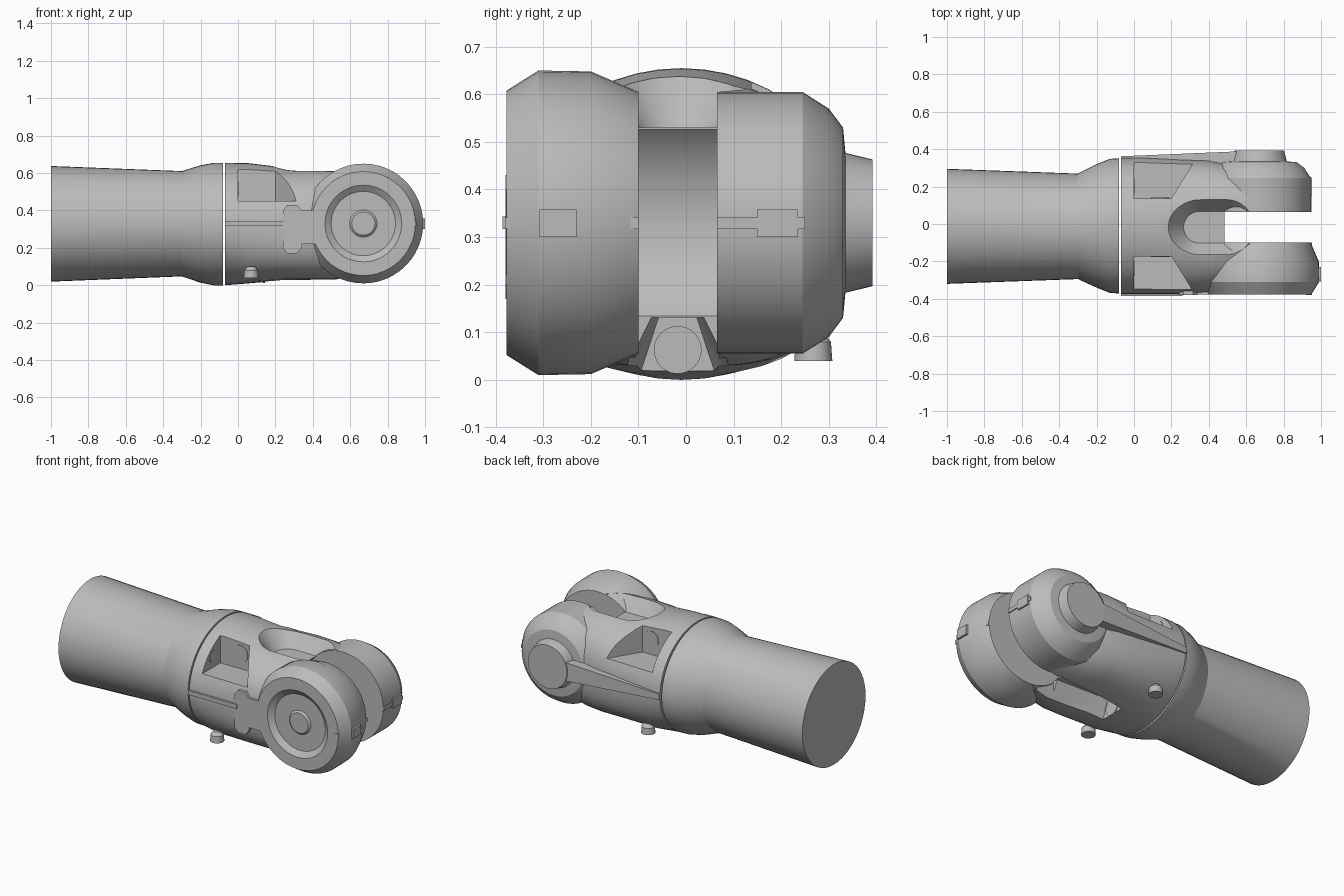
import bpy, bmesh
from math import cos, sin, pi
from mathutils import Vector

old = bpy.data.objects.get("Cube")
if old:
    bpy.data.objects.remove(old, do_unlink=True)

grey = bpy.data.materials.new("plain grey")
grey.use_nodes = True
grey.diffuse_color = (0.5, 0.5, 0.5, 1)
grey.node_tree.nodes["Principled BSDF"].inputs["Base Color"].default_value = (0.5, 0.5, 0.5, 1)

MID_Y, BODY_Z, MID_Z, PIN_X = -0.0175, 0.3275, 0.33, 0.67
SIDES = 48


def finish(name, bm):
    bmesh.ops.recalc_face_normals(bm, faces=bm.faces)
    mesh = bpy.data.meshes.new(name)
    bm.to_mesh(mesh)
    bm.free()
    mesh.materials.append(grey)
    obj = bpy.data.objects.new(name, mesh)
    bpy.context.collection.objects.link(obj)
    return obj


def smooth(obj):
    bpy.ops.object.select_all(action='DESELECT')
    obj.select_set(True)
    bpy.context.view_layer.objects.active = obj
    bpy.ops.object.shade_smooth_by_angle(angle=0.4)


def loft(name, rings):
    """Skin a list of equal closed rings and cap both ends."""
    bm = bmesh.new()
    loops = [[bm.verts.new(p) for p in ring] for ring in rings]
    for a, b in zip(loops, loops[1:]):
        for i in range(len(a)):
            j = (i + 1) % len(a)
            bm.faces.new((a[i], a[j], b[j], b[i]))
    bm.faces.new(loops[0])
    bm.faces.new(loops[-1])
    return finish(name, bm)


def oval(x, cy, ry, top, low, n_top=2.0, n_low=2.0):
    """Ring across the long axis, with separate squareness above and below."""
    ring = []
    for i in range(SIDES):
        a = 2 * pi * i / SIDES
        rz, n = (top, n_top) if i <= SIDES // 2 else (low, n_low)
        c, s = [abs(v) ** (2 / n) * (1 if v >= 0 else -1) for v in (cos(a), sin(a))]
        ring.append((x, cy + ry * c, BODY_Z + rz * s))
    return ring


def turned(name, profile, centre=(PIN_X, 0, MID_Z), axis='Y'):
    """Turn (distance, radius) pairs about an axis through centre."""
    rot = Vector((0, 0, 1)).rotation_difference(
        {'X': Vector((1, 0, 0)), 'Y': Vector((0, 1, 0)), 'Z': Vector((0, 0, 1))}[axis])
    angles = [2 * pi * i / SIDES for i in range(SIDES)]
    return loft(name, [[Vector(centre) + rot @ Vector((r * cos(a), r * sin(a), d))
                        for a in angles] for d, r in profile])


def hull(name, points):
    bm = bmesh.new()
    for p in points:
        bm.verts.new(p)
    res = bmesh.ops.convex_hull(bm, input=bm.verts)
    junk = [g for g in res["geom_interior"] if isinstance(g, bmesh.types.BMVert)]
    bmesh.ops.delete(bm, geom=junk, context='VERTS')
    bmesh.ops.dissolve_limit(bm, angle_limit=0.001, verts=bm.verts, edges=bm.edges)
    return finish(name, bm)


def box(name, xs, ys, zs):
    return hull(name, [(x, y, z) for x in xs for y in ys for z in zs])


def cut(target, cutter):
    cutter.hide_render = True
    mod = target.modifiers.new("cut", 'BOOLEAN')
    mod.operation, mod.solver, mod.object = 'DIFFERENCE', 'EXACT', cutter
    bpy.ops.object.select_all(action='DESELECT')
    target.select_set(True)
    bpy.context.view_layer.objects.active = target
    bpy.ops.object.modifier_apply(modifier=mod.name)
    bpy.data.objects.remove(cutter, do_unlink=True)


# Tapered sleeve flaring into the collar
smooth(loft("sleeve", [oval(*s) for s in (
    (-1, -0.0125, 0.3075, 0.31, 0.308), (-0.3, -0.0125, 0.282, 0.283, 0.28),
    (-0.2, -0.01, 0.33, 0.314, 0.314), (-0.13, -0.01, 0.358, 0.327, 0.3275),
    (-0.08, -0.01, 0.362, 0.3275, 0.3275))]))

# Fork housing, rounder above and squarer below
body = loft("fork_housing", [oval(*s) for s in (
    (-0.07, -0.01, 0.365, 0.3275, 0.3275), (0.05, -0.01, 0.365, 0.326, 0.318, 2, 2.5),
    (0.25, -0.015, 0.36, 0.302, 0.3, 2.2, 3), (0.4, -0.015, 0.355, 0.3, 0.3, 2.4, 3.1),
    (0.52, -0.01, 0.325, 0.3, 0.3, 2.5, 3.1), (PIN_X, -0.01, 0.3, 0.27, 0.27, 3, 3))])

# Slot between the prongs, hollowed round the pin axis
cut(body, turned("slot_round", [(-0.105, 0.27), (0.07, 0.27)]))
cut(body, box("slot_open", (0.485, 0.9), (-0.105, 0.07), (-0.1, 0.8)))

# Flared scoop on top
scoop = []
for x in (0.35, 0.5):
    for z, r in ((0.53, 0.085), (0.7, 0.215)):
        scoop += [(x + r * cos(2 * pi * i / 32), MID_Y + r * sin(2 * pi * i / 32), z) for i in range(32)]
cut(body, hull("scoop", scoop))

# Tapered channel underneath, widening towards the slot
cut(body, hull("channel", [(x, MID_Y + s * w * grow, z) for x, grow in ((0.14, 1), (0.6, 1.5))
                           for s in (-1, 1) for w, z in ((0.04, 0.131), (0.1, -0.05))]))

# Upper pockets on both sides, with round plugs
for side, word in ((-1, "front"), (1, "rear")):
    inner, outer = MID_Y + side * 0.155, MID_Y + side * 0.43
    cut(body, hull("pocket", [(x, y, z) for z in (0.45, 0.72)
                              for x, y in ((0, inner), (0.2, inner), (0, outer), (0.37, outer))]))
    smooth(turned(word + "_pocket_plug", [(-0.004, 0.05), (0.004, 0.05)], (0.14, inner, 0.545)))
    smooth(turned(word + "_pocket_end_plug", [(-0.004, 0.04), (0.004, 0.04)],
                  (0, MID_Y + side * 0.22, 0.515), 'X'))
    # Lower stud
    smooth(turned(word + "_stud", [(0.04, 0.04), (0.08, 0.037), (0.1, 0.02)],
                  (0.07, MID_Y + side * 0.285, 0), 'Z'))
smooth(body)
smooth(turned("channel_plug", [(-0.01, 0.05), (0.005, 0.05)], (0.14, MID_Y, 0.063), 'X'))

# Front prong: large wheel with a dished face and hub
smooth(turned("front_prong", [(-0.1, 0.275), (-0.2, 0.318), (-0.31, 0.32), (-0.377, 0.278),
                              (-0.377, 0.205), (-0.352, 0.172), (-0.352, 0.073), (-0.362, 0.062)]))

# Rear prong: smaller wheel with a raised cap
smooth(turned("rear_prong", [(0.065, 0.275), (0.245, 0.275), (0.3, 0.24), (0.33, 0.2),
                             (0.335, 0.147), (0.392, 0.133)]))

# Front seam strip and stepped connector plate
box("front_strip", (-0.07, 0.26), (-0.386, -0.3), (0.317, 0.343))
hull("front_connector", [(x, y, MID_Z - 0.03 + s * h) for y in (-0.379, -0.3) for s in (-1, 1)
                         for x, h in ((0.24, 0.1), (0.265, 0.13), (0.315, 0.13), (0.34, 0.1))])
box("front_connector_neck", (0.33, 0.42), (-0.378, -0.3), (0.22, 0.4))

# Rear rib widening towards the cap
hull("rear_rib", [(x, y, MID_Z + s * h) for s in (-1, 1)
                  for x, h, top in ((-0.07, 0.018, 0.362), (0.6, 0.06, 0.39)) for y in (0.27, top)])

# Seam ridges on the wheel rims
box("front_rim_ridge", (0.92, 0.952), (-0.38, -0.1), (0.317, 0.341))
box("front_rim_latch", (0.94, 1.0), (-0.308, -0.23), (0.3, 0.358))
box("rear_rim_ridge", (0.9, 0.95), (0.065, 0.25), (0.317, 0.341))
box("rear_rim_latch", (0.9, 0.953), (0.15, 0.235), (0.3, 0.358))
